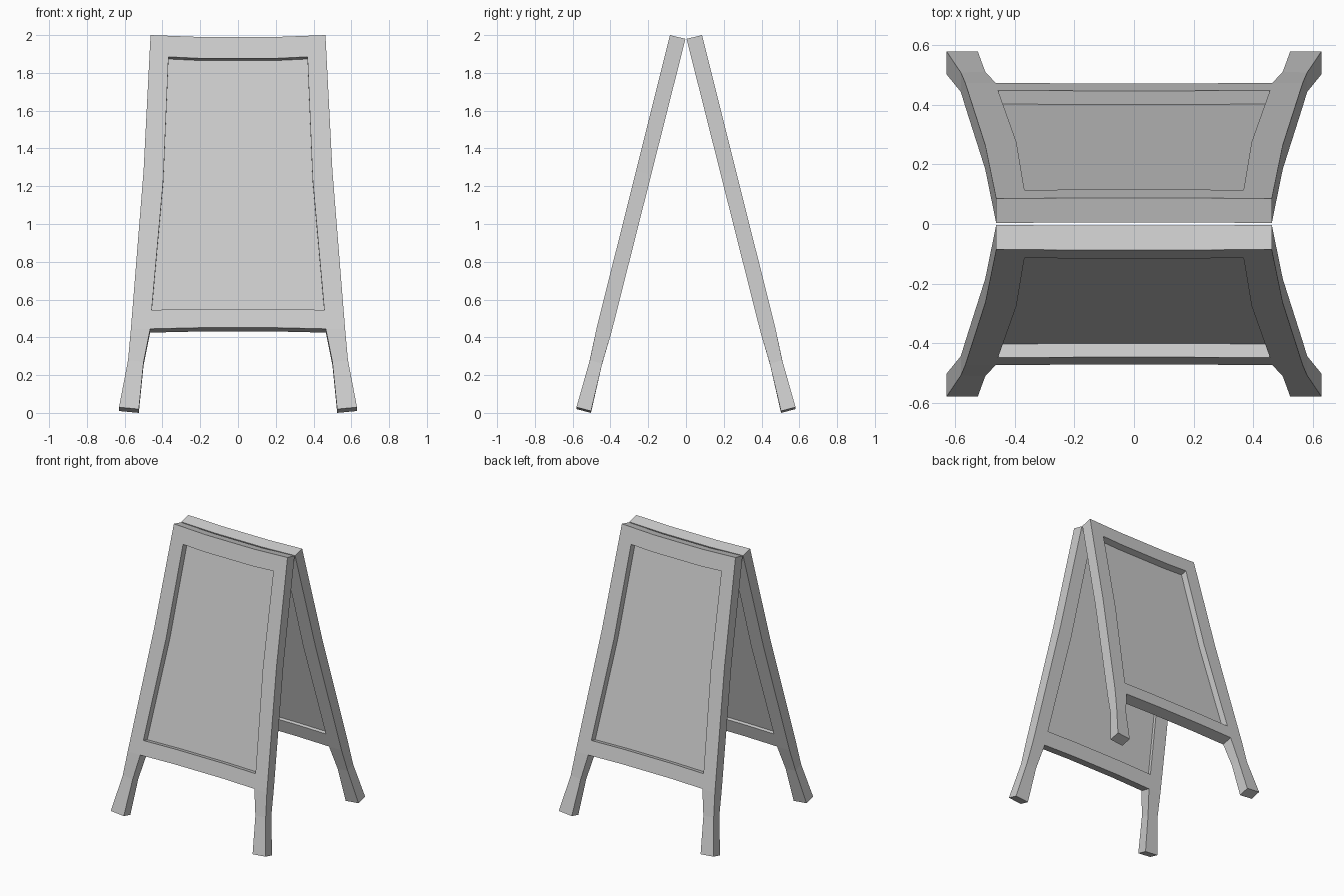
import bpy, bmesh

if "Cube" in bpy.data.objects:
    bpy.data.objects.remove(bpy.data.objects["Cube"])

# Slope of a board's outer face: (height, distance from centre, thickness)
PROFILE = [(0.03, 0.58, 0.077), (0.28, 0.509, 0.065), (0.445, 0.474, 0.079), (2.0, 0.085, 0.082)]


def slope(z):
    z = max(z, PROFILE[0][0])
    for (z0, y0, t0), (z1, y1, t1) in zip(PROFILE, PROFILE[1:]):
        if z <= z1:
            f = (z - z0) / (z1 - z0)
            return y0 + f * (y1 - y0), t0 + f * (t1 - t0)
    return PROFILE[-1][1:]


def slab(name, side, pts, faces, d0, d1):
    """Thick tilted half-sheet between depth fractions d0 and d1, mirrored in x."""
    bm = bmesh.new()
    layers = []
    for d in (d0, d1):
        layer = []
        for x, z in pts:
            y, t = slope(z)
            layer.append(bm.verts.new((x, side * (y - t * d), z - 0.02 * d)))
        layers.append(layer)
    edges = {}
    for f in faces:
        for layer in layers:
            bm.faces.new([layer[i] for i in f])
        for a, b in zip(f, f[1:] + f[:1]):
            edges.setdefault(frozenset((a, b)), []).append((a, b))
    # walls along the outline, leaving the mirror seam open
    for uses in edges.values():
        a, b = uses[0]
        if len(uses) == 1 and (pts[a][0] > 0 or pts[b][0] > 0):
            bm.faces.new([layers[0][a], layers[0][b], layers[1][b], layers[1][a]])
    bmesh.ops.recalc_face_normals(bm, faces=bm.faces)
    me = bpy.data.meshes.new(name)
    bm.to_mesh(me)
    bm.free()
    ob = bpy.data.objects.new(name, me)
    bpy.context.collection.objects.link(ob)
    ob.modifiers.new("mirror", 'MIRROR')
    return ob


# Right half of the frame, as (x, z) on the outer face
opening = [(0, 1.877), (0.2, 1.877), (0.368, 1.885), (0.395, 1.24),
           (0.457, 0.545), (0.2, 0.55), (0, 0.55)]
outline = [(0, 1.99), (0.2, 1.99), (0.463, 2.0), (0.5, 1.28), (0.567, 0.445)]
rail_leg = [(0.465, 0.445), (0.2, 0.451), (0, 0.451),
            (0.582, 0.28), (0.5, 0.27), (0.63, 0.03), (0.525, 0.02)]
frame_pts = opening + outline + rail_leg
frame_faces = [
    (0, 1, 8, 7), (1, 2, 9, 8),                   # top rail
    (2, 3, 10, 9), (3, 4, 11, 10),                # stile
    (4, 12, 11), (4, 5, 13, 12), (5, 6, 14, 13),  # bottom rail
    (11, 12, 16, 15), (15, 16, 18, 17),           # leg and foot
]
panel_faces = [(0, 1, 5, 6), (1, 2, 3, 4, 5)]

for label, side in (("front", -1), ("back", 1)):
    slab(label + "_frame", side, frame_pts, frame_faces, 0.0, 1.0)
    slab(label + "_panel", side, opening, panel_faces, 0.58, 0.72)
